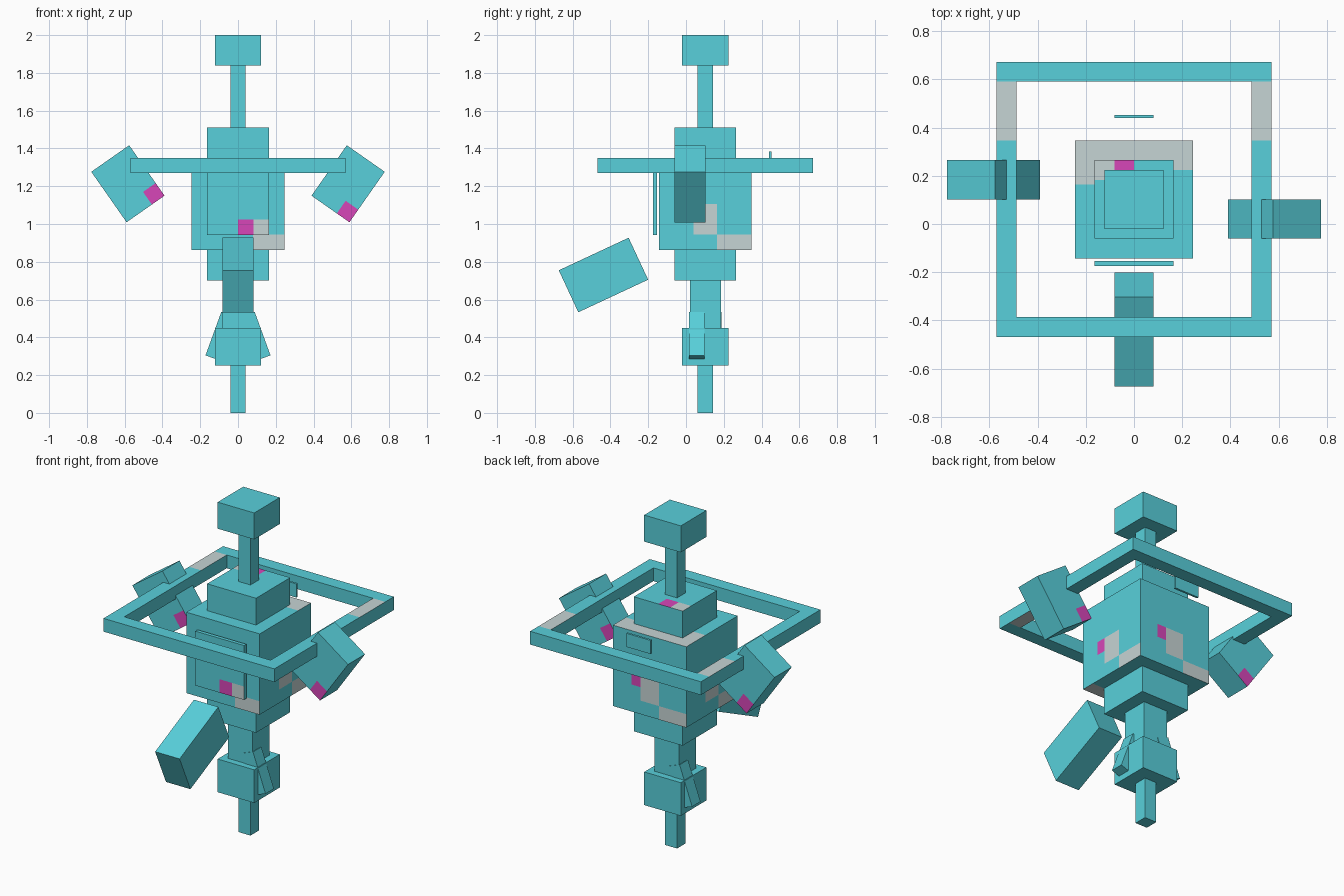
import bpy, bmesh, math
from mathutils import Matrix, Vector

if "Cube" in bpy.data.objects:
    bpy.data.objects.remove(bpy.data.objects["Cube"])


def material(name, rgb):
    m = bpy.data.materials.new(name)
    m.diffuse_color = (*rgb, 1)
    m.use_nodes = True
    m.node_tree.nodes["Principled BSDF"].inputs["Base Color"].default_value = m.diffuse_color
    return m


TEAL, GREY, PINK = 0, 1, 2
MATS = [material("teal", (0.098, 0.631, 0.708)),
        material("pale_grey", (0.565, 0.66, 0.66)),
        material("pink", (0.68, 0.062, 0.485))]


def box(name, lo, hi, patches=(), rot=None, loc=(0, 0, 0)):
    """Box from lo to hi. A patch is (axis, sign, range_a, range_b, colour),
    with the ranges on the two other axes in x, y, z order."""
    bm = bmesh.new()
    bmesh.ops.create_cube(bm, size=1)
    lo, hi = Vector(lo), Vector(hi)
    size, mid = hi - lo, (hi + lo) / 2
    for v in bm.verts:
        v.co = Vector(v.co[i] * size[i] + mid[i] for i in range(3))
    # cut the faces along the patch borders
    cuts = set()
    for axis, sign, ra, rb, col in patches:
        others = [i for i in range(3) if i != axis]
        for i, r in zip(others, (ra, rb)):
            cuts |= {(i, round(c, 4)) for c in r if lo[i] + 0.002 < c < hi[i] - 0.002}
    for i, c in sorted(cuts):
        n, p = Vector((0, 0, 0)), Vector((0, 0, 0))
        n[i], p[i] = 1, c
        bmesh.ops.bisect_plane(bm, geom=bm.verts[:] + bm.edges[:] + bm.faces[:],
                               plane_co=p, plane_no=n)
    bm.normal_update()
    for f in bm.faces:
        c = f.calc_center_median()
        for axis, sign, ra, rb, col in patches:
            a, b = [c[i] for i in range(3) if i != axis]
            if f.normal[axis] * sign > 0.9 and ra[0] < a < ra[1] and rb[0] < b < rb[1]:
                f.material_index = col
    me = bpy.data.meshes.new(name)
    bm.to_mesh(me)
    bm.free()
    for m in MATS:
        me.materials.append(m)
    ob = bpy.data.objects.new(name, me)
    bpy.context.collection.objects.link(ob)
    if rot:
        ob.matrix_world = Matrix.Translation(loc) @ Matrix.Rotation(math.radians(rot[1]), 4, rot[0])
    return ob


CY = 0.102  # y of the central column


def column(name, half, z0, z1, patches=()):
    return box(name, (-half, CY - half, z0), (half, CY + half, z1), patches)


# central column, bottom to top
column("bottom_spike", 0.04, 0, 0.25)
column("lower_block", 0.122, 0.25, 0.45)
column("lower_neck", 0.082, 0.45, 0.70)
column("lower_body", 0.163, 0.70, 0.862)

# main body, with the same stepped marking on the two sides and the back
H, Z0, ROW = 0.245, 0.862, 0.0815
COL = 2 * H / 8
marks = [(0, -1, (CY - 1, CY - 1), (0, 0), TEAL)]
marks = []
for axis, sign, start, step in ((0, 1, CY - H, COL), (0, -1, CY + H, -COL), (1, 1, H, -COL)):
    for c0, c1, r0, r1, col in ((2, 3, 2, 3, PINK), (3, 5, 1, 3, GREY), (5, 8, 0, 1, GREY)):
        span = tuple(sorted((start + c0 * step, start + c1 * step)))
        marks.append((axis, sign, span, (Z0 + r0 * ROW, Z0 + r1 * ROW), col))
marks += [(1, -1, (0.08, H), (Z0, Z0 + ROW), GREY),             # front
          (2, 1, (-H, H), (0.225, CY + H), GREY),               # top
          (2, 1, (-H, -0.122), (0.163, 0.225), GREY),
          (2, -1, (0.061, H), (CY - H, -0.06), GREY)]           # underside
column("main_body", H, Z0, 1.35, marks)

column("upper_body", 0.163, 1.35, 1.512,
       [(2, 1, (-0.163, -0.08), (0.183, CY + 0.163), GREY),
        (2, 1, (-0.08, 0.0), (0.183, CY + 0.163), PINK)])
column("upper_rod", 0.04, 1.512, 1.84)
column("top_block", 0.122, 1.84, 2.0)

# square ring around the body
R, T, RZ0, RZ1 = 0.57, 0.0815, 1.27, 1.35
box("ring_front", (-R, CY - R, RZ0), (R, CY - R + T, RZ1))
box("ring_back", (-R, CY + R - T, RZ0), (R, CY + R, RZ1))
for side, s in (("left", -1), ("right", 1)):
    x0, x1 = sorted((s * R, s * (R - T)))
    paint = [(2, 1, (x0, x1), (0.347, CY + R - T), GREY)]
    if s > 0:
        paint.append((2, -1, (x0, x1), (CY - R + T, -0.15), GREY))
    box("ring_" + side, (x0, CY - R + T, RZ0), (x1, CY + R - T, RZ1), paint)

# thin plates in front of and behind the body
box("front_plate", (-0.163, -0.175, 0.942), (0.163, -0.153, 1.27),
    [(1, -1, (0.0, 0.0815), (0.942, 1.023), PINK),
     (1, -1, (0.0815, 0.163), (0.942, 1.023), GREY)])
box("back_plate", (-0.0815, 0.44, 1.303), (0.0815, 0.453, 1.385))

# tilted side arms and small fins, staggered front to back
for side, s in (("left", -1), ("right", 1)):
    box(side + "_arm", (-0.1225, -0.0815, -0.163), (0.1225, 0.0815, 0.163),
        [(1, -1, (0.041, 0.1225), (-0.163, -0.0815), PINK),
         (1, 1, (-0.1225, -0.041), (-0.163, -0.0815), PINK)],
        rot=("Y", 35 * s), loc=(0.583 * s, CY - 0.0815 * s, 1.213))
    box(side + "_fin", (-0.04, -0.04, -0.1225), (0.04, 0.04, 0.1225),
        rot=("Y", -20 * s), loc=(0.0925 * s, CY - 0.045 * s, 0.406))

# front arm hanging forward and down
box("front_arm", (-0.0815, -0.204, -0.1225), (0.0815, 0.204, 0.1225),
    rot=("X", 25), loc=(0, -0.437, 0.73))
